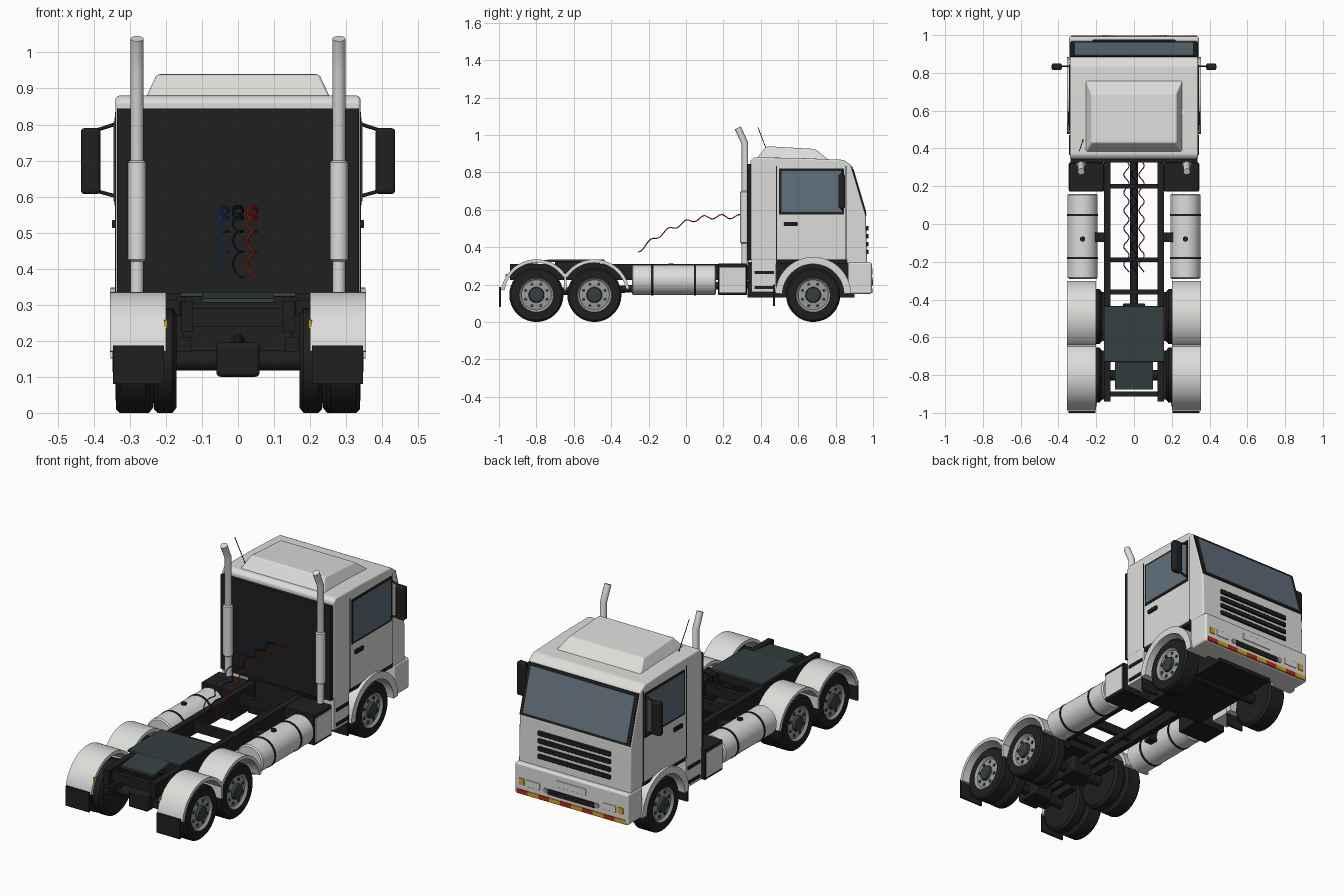
import bpy, bmesh, math

if "Cube" in bpy.data.objects:
    bpy.data.objects.remove(bpy.data.objects["Cube"])

COLORS = {
    "white_paint": (0.72, 0.72, 0.70), "black_plastic": (0.014, 0.014, 0.014),
    "glass_blue_grey": (0.12, 0.16, 0.20), "slate_steel": (0.035, 0.05, 0.052),
    "rim_grey": (0.33, 0.33, 0.33), "red": (0.55, 0.02, 0.01),
    "amber": (0.65, 0.38, 0.02), "blue": (0.02, 0.07, 0.40),
}
MATS = {}
for n, c in COLORS.items():
    MATS[n] = bpy.data.materials.new(n)
    MATS[n].diffuse_color = (*c, 1)
W, B, G, S, R = list(COLORS)[:5]


def make(name, verts, faces, mats, idx=None, bevel=0.0):
    """Mesh object with outward normals; bevelled or smoothed by angle."""
    me = bpy.data.meshes.new(name)
    me.from_pydata(verts, [], faces)
    for m in mats:
        me.materials.append(MATS[m])
    if idx:
        me.polygons.foreach_set("material_index", idx)
    bm = bmesh.new()
    bm.from_mesh(me)
    bmesh.ops.recalc_face_normals(bm, faces=bm.faces)
    bm.to_mesh(me)
    bm.free()
    me.shade_smooth()
    ob = bpy.data.objects.new(name, me)
    bpy.context.collection.objects.link(ob)
    if bevel:
        b = ob.modifiers.new("bevel", 'BEVEL')
        b.width, b.segments, b.harden_normals = bevel, 3, True
        b.limit_method, b.angle_limit = 'ANGLE', math.radians(12)
    else:
        me.set_sharp_from_angle(angle=math.radians(32))
    return ob


def slab(name, prof, x0, x1, mat, bevel=0.0):
    """Extrude a (y, z) outline along x."""
    n = len(prof)
    v = [(x, y, z) for x in (x0, x1) for y, z in prof]
    f = [tuple(range(n)), tuple(range(n, 2 * n))]
    f += [(i, (i + 1) % n, n + (i + 1) % n, n + i) for i in range(n)]
    return make(name, v, f, [mat], bevel=bevel)


def box(name, x, y, z, mat, bevel=0.0):
    return slab(name, [(y[0], z[0]), (y[1], z[0]), (y[1], z[1]), (y[0], z[1])], x[0], x[1], mat, bevel)


def lathe(name, prof, origin, axis, sign=1, n=32):
    """Spin (offset, radius, material) points round an axis; closed with end caps."""
    mats = list(dict.fromkeys(p[2] for p in prof))
    v, f, idx = [], [], []
    for a, r, _ in prof:
        for k in range(n):
            t = 2 * math.pi * k / n
            p, q = r * math.cos(t), r * math.sin(t)
            d = {'X': (a * sign, p, q), 'Y': (p, a, q), 'Z': (p, q, a)}[axis]
            v.append(tuple(o + e for o, e in zip(origin, d)))
    for j in range(len(prof) - 1):
        for k in range(n):
            k2 = (k + 1) % n
            f.append((j * n + k, j * n + k2, (j + 1) * n + k2, (j + 1) * n + k))
            idx.append(mats.index(prof[j][2]))
    f += [tuple(range(n)), tuple(range((len(prof) - 1) * n, len(prof) * n))]
    idx += [mats.index(prof[0][2]), mats.index(prof[-1][2])]
    return make(name, v, f, mats, idx)


def tube(name, pts, r, mat, res=4):
    """Round bar along a path, turned into a mesh."""
    cu = bpy.data.curves.new(name, 'CURVE')
    cu.dimensions, cu.bevel_depth, cu.bevel_resolution, cu.use_fill_caps = '3D', r, res, True
    sp = cu.splines.new('POLY')
    sp.points.add(len(pts) - 1)
    for p, c in zip(sp.points, pts):
        p.co = (*c, 1)
    tmp = bpy.data.objects.new(name, cu)
    me = bpy.data.meshes.new_from_object(tmp)
    bpy.data.objects.remove(tmp)
    me.materials.clear()
    me.materials.append(MATS[mat])
    me.shade_smooth()
    me.set_sharp_from_angle(angle=math.radians(50))
    bpy.context.collection.objects.link(bpy.data.objects.new(name, me))


def span(s, a, b):
    return tuple(sorted((s * a, s * b)))


def arch(name, s, yc, ro, ri, x, a0, a1):
    """Curved mudguard over a wheel."""
    ang = [math.radians(a0 + (a1 - a0) * i / 24) for i in range(25)]
    pt = lambda r, a: (yc + r * math.cos(a), 0.145 + r * math.sin(a))
    slab(name, [pt(ro, a) for a in ang] + [pt(ri, a) for a in reversed(ang)], *span(s, *x), W)


def wheel(name, s, y, x0, x1, rim=True):
    prof = [(x0, 0.085, B), (x0, 0.13, B), (x0 + 0.012, 0.145, B), (x1 - 0.012, 0.145, B),
            (x1 - 0.002, 0.135, B), (x1, 0.092, R), (x1 - 0.006, 0.086, R), (x1 - 0.012, 0.08, R),
            (x1 - 0.008, 0.042, S), (x1 + 0.006, 0.038, S), (x1 + 0.008, 0.03, S)]
    lathe(name, prof if rim else prof[:6], (0, y, 0.145), 'X', s, 36)
    if rim:
        for k in range(8):
            t = math.pi * (k + 0.5) / 4
            o = (s * (x1 - 0.012), y + 0.062 * math.cos(t), 0.145 + 0.062 * math.sin(t))
            lathe(name + "_bolt", [(0, 0.009, S), (0.006, 0.009, S)], o, 'X', s, 8)


# Cab shell, rear panel and roof fairing
slab("cab", [(0.345, 0.33), (0.345, 0.865), (0.365, 0.88), (0.6, 0.877), (0.84, 0.867),
             (0.882, 0.84), (0.962, 0.57), (0.968, 0.31), (0.86, 0.31), (0.86, 0.33)], -0.34, 0.34, W, 0.012)
box("cab_rear_panel", (-0.335, 0.335), (0.325, 0.35), (0.33, 0.845), B)
fv = [(-0.258, 0.375, 0.87), (0.258, 0.375, 0.87), (0.258, 0.765, 0.865), (-0.258, 0.765, 0.865),
      (-0.225, 0.43, 0.94), (0.225, 0.43, 0.94), (0.225, 0.69, 0.925), (-0.225, 0.69, 0.925)]
make("roof_fairing", fv, [(0, 1, 2, 3), (4, 5, 6, 7), (0, 1, 5, 4), (1, 2, 6, 5), (2, 3, 7, 6), (3, 0, 4, 7)],
     [W], bevel=0.008)
tube("antenna", [(-0.268, 0.45, 0.87), (-0.29, 0.385, 1.04)], 0.002, B, 1)


# Windscreen plates on the sloping front
def screen(name, t0, t1, h, half, mat):
    p = lambda t, n: (0.882 + 0.08 * t + 0.959 * n, 0.84 - 0.27 * t + 0.284 * n)
    slab(name, [p(t0, -0.005), p(t1, -0.005), p(t1, h), p(t0, h)], -half, half, mat)


screen("windscreen_frame", 0.03, 1.0, 0.004, 0.335, B)
screen("windscreen_glass", 0.09, 0.95, 0.007, 0.315, G)

# Grille slots
for i in range(4):
    z = 0.375 + 0.042 * i
    box("grille_slot", (-0.22, 0.22), (0.96, 0.976), (z - 0.012, z + 0.012), B, 0.004)

# Bumper with lamps, plate and warning stripe
box("bumper", (-0.345, 0.345), (0.865, 0.994), (0.15, 0.32), W, 0.012)
box("bumper_centre_bar", (-0.14, 0.14), (0.985, 0.999), (0.195, 0.225), B)
box("number_panel", (-0.09, 0.09), (0.985, 0.998), (0.25, 0.285), W, 0.002)
for i in range(10):
    x = -0.33 + 0.066 * i
    box("warning_stripe", (x, x + 0.066), (0.98, 0.998), (0.155, 0.178), "red" if i % 2 else "amber")

# Chassis frame, underbody, coupling plate
box("underbody", (-0.17, 0.17), (0.33, 0.9), (0.13, 0.32), B)
box("cab_floor", (-0.335, 0.335), (0.35, 0.93), (0.312, 0.335), B)
for y in (0.2, -0.19, -0.36, -0.9):
    box("cross_beam", (-0.14, 0.14), (y - 0.012, y + 0.012), (0.24, 0.29), B)
box("coupling_base", (-0.15, 0.15), (-0.7, -0.46), (0.27, 0.325), B)
box("coupling_plate", (-0.16, 0.16), (-0.73, -0.435), (0.322, 0.335), S, 0.003)
slab("coupling_ramp", [(-0.73, 0.32), (-0.73, 0.334), (-0.875, 0.318), (-0.875, 0.306)], -0.1, 0.1, S)
for y in (-0.49, -0.80, 0.68):
    lathe("axle", [(-0.25, 0.028, B), (0.25, 0.028, B)], (0, y, 0.145), 'X', 1, 16)
for y in (-0.49, -0.80):
    box("differential", (-0.06, 0.06), (y - 0.07, y + 0.07), (0.1, 0.195), B, 0.012)
tube("drive_shaft", [(0, -0.8, 0.16), (0, 0.35, 0.2)], 0.02, B)

# Air hoses from cab to coupling
for name, x0, mat in (("blue_hose", -0.04, "blue"), ("black_hose", 0.0, B), ("red_hose", 0.04, "red")):
    pts = []
    for i in range(91):
        y = 0.325 - 0.58 * i / 90
        a = 2 * math.pi * y / 0.095
        z = 0.563 - 1.02 * max(0, 0.17 - y) ** 2
        pts.append((x0 + 0.014 * math.sin(a), y, z + 0.011 * math.cos(a)))
    tube(name, pts, 0.003, mat, 1)

# Everything that is paired left and right
for s in (-1, 1):
    box("chassis_rail", span(s, 0.125, 0.158), (-0.94, 0.36), (0.225, 0.31), B)
    box("tank_bracket", span(s, 0.15, 0.21), (-0.095, -0.045), (0.2, 0.27), B)
    for y in (-0.49, -0.8):
        box("spring_pack", span(s, 0.13, 0.17), (y - 0.13, y + 0.13), (0.17, 0.21), B)
    # Wheels
    wheel("front_wheel", s, 0.68, 0.235, 0.34)
    for y in (-0.49, -0.80):
        wheel("rear_outer_wheel", s, y, 0.245, 0.34)
        wheel("rear_inner_wheel", s, y, 0.17, 0.235, False)
    # Mudguards, flaps and markers
    arch("rear_mudguard", s, -0.80, 0.19, 0.172, (0.2, 0.355), 33, 172)
    arch("middle_mudguard", s, -0.49, 0.19, 0.172, (0.2, 0.355), 10, 147)
    box("mudguard_joint", span(s, 0.2, 0.355), (-0.651, -0.639), (0.17, 0.26), W)
    arch("front_mudguard", s, 0.68, 0.203, 0.165, (0.225, 0.354), 2, 178)
    box("rear_flap", span(s, 0.205, 0.347), (-1.0, -0.99), (0.08, 0.187), B)
    box("front_flap", span(s, 0.24, 0.34), (0.466, 0.476), (0.085, 0.2), B)
    box("tail_marker", span(s, 0.196, 0.205), (-0.965, -0.945), (0.235, 0.258), "amber")
    # Fuel tank with straps and cap
    o = (s * 0.272, 0, 0.225)
    lathe("fuel_tank", [(-0.29, 0.072, W), (-0.284, 0.08, W), (0.154, 0.08, W), (0.16, 0.072, W)], o, 'Y')
    for y in (0.048, -0.18):
        lathe("tank_strap", [(y - 0.006, 0.0825, B), (y + 0.006, 0.0825, B)], o, 'Y')
    lathe("tank_cap", [(0, 0.014, B), (0.016, 0.014, B)], (s * 0.272, -0.08, 0.298), 'Z', 1, 16)
    # Battery box and step panel
    box("battery_box", span(s, 0.16, 0.343), (0.172, 0.325), (0.145, 0.312), B, 0.004)
    box("battery_cover", span(s, 0.34, 0.347), (0.18, 0.317), (0.158, 0.292), W)
    box("step_panel", span(s, 0.24, 0.338), (0.35, 0.482), (0.16, 0.335), W)
    for z in (0.185, 0.265):
        box("step", span(s, 0.3, 0.344), (0.365, 0.47), (z - 0.008, z + 0.008), B)
    # Exhaust stack
    ex = s * 0.28
    tube("exhaust_pipe", [(ex, 0.315, 0.3), (ex, 0.315, 0.955), (ex, 0.277, 1.038)], 0.018, W, 6)
    lathe("exhaust_muffler", [(0.42, 0.019, W), (0.425, 0.025, W), (0.695, 0.025, W), (0.7, 0.019, W)],
          (ex, 0.315, 0), 'Z', 1, 24)
    # Door: window, handle, shut lines
    box("door_window_frame", span(s, 0.335, 0.343), (0.498, 0.845), (0.575, 0.82), B)
    box("door_window_glass", span(s, 0.335, 0.345), (0.51, 0.833), (0.587, 0.808), G)
    box("door_handle", span(s, 0.335, 0.35), (0.525, 0.595), (0.513, 0.535), B, 0.003)
    box("door_rear_seam", span(s, 0.335, 0.3415), (0.481, 0.486), (0.33, 0.835), B)
    box("door_front_seam", span(s, 0.335, 0.3415), (0.853, 0.857), (0.33, 0.835), B)
    # Mirror on two arms
    box("mirror", span(s, 0.382, 0.436), (0.815, 0.85), (0.607, 0.79), B, 0.01)
    tube("mirror_upper_arm", [(s * 0.335, 0.835, 0.803), (s * 0.39, 0.835, 0.785)], 0.005, B, 2)
    tube("mirror_lower_arm", [(s * 0.335, 0.835, 0.6), (s * 0.39, 0.835, 0.615)], 0.005, B, 2)
    # Front lamps
    box("turn_lamp", span(s, 0.285, 0.315), (0.985, 0.998), (0.205, 0.24), "amber")
    box("headlamp", span(s, 0.19, 0.27), (0.985, 0.998), (0.205, 0.24), W, 0.002)
    tube("fog_lamp", [(s * 0.155, 0.985, 0.212), (s * 0.155, 0.9995, 0.212)], 0.014, R)

for m in bpy.data.materials:
    if m.users and not m.is_grease_pencil:
        m.use_nodes = True
        m.node_tree.nodes["Principled BSDF"].inputs["Base Color"].default_value = m.diffuse_color
